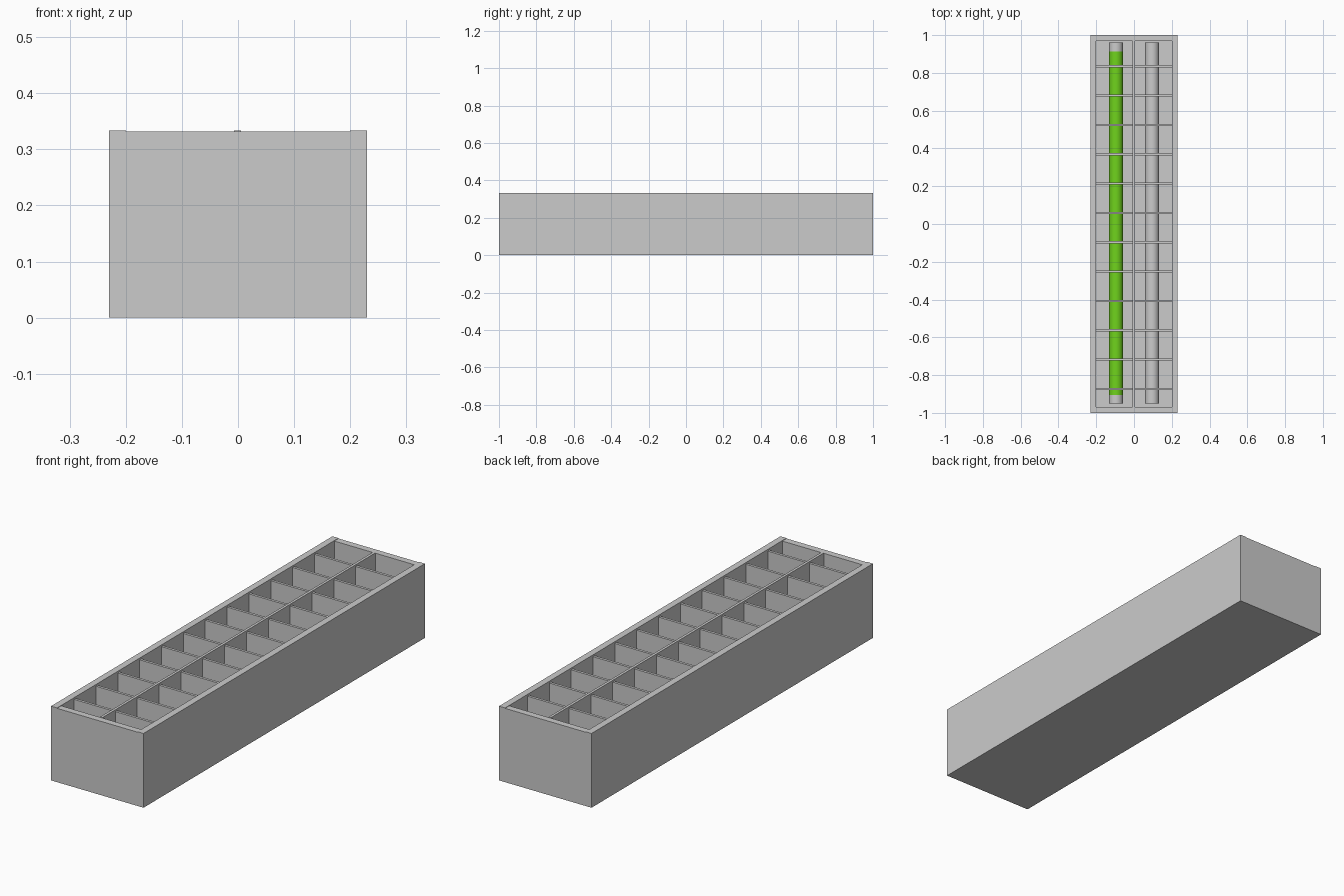
import bpy
import math

if "Cube" in bpy.data.objects:
    bpy.data.objects.remove(bpy.data.objects["Cube"])


def box(name, x0, x1, y0, y1, z0, z1):
    bpy.ops.mesh.primitive_cube_add(size=1, location=((x0 + x1) / 2, (y0 + y1) / 2, (z0 + z1) / 2))
    ob = bpy.context.object
    ob.name = name
    ob.scale = (x1 - x0, y1 - y0, z1 - z0)
    bpy.ops.object.transform_apply(location=False, rotation=False, scale=True)
    return ob


def tube(name, x, y0, y1, z, r):
    bpy.ops.mesh.primitive_cylinder_add(vertices=32, radius=r, depth=y1 - y0,
                                        location=(x, (y0 + y1) / 2, z),
                                        rotation=(math.pi / 2, 0, 0))
    ob = bpy.context.object
    ob.name = name
    bpy.ops.object.shade_smooth_by_angle()
    return ob


W, L, H = 0.23, 1.0, 0.334   # half width, half length, height
T = 0.03                     # wall thickness
BASE = 0.033

# Base tray
box("base_tray", -W, W, -L, L, 0, BASE)

# Housing walls: long sides slightly taller than the ends
for side, s in (("left", -1), ("right", 1)):
    xs = sorted((s * W, s * (W - T)))
    box(side + "_wall", xs[0], xs[1], -L, L, BASE, H)
for end, s in (("front", -1), ("back", 1)):
    ys = sorted((s * L, s * (L - T)))
    box(end + "_wall", -W + T, W - T, ys[0], ys[1], BASE, H - 0.002)

# Louvre: long centre divider and evenly spaced cross fins
FIN_LOW, FIN_TOP = 0.19, 0.326
box("centre_divider", -0.007, 0.005, -L + T, L - T, FIN_LOW, H)
for i in range(12):
    y = -0.873 + i * 0.1553
    for side, x0, x1 in (("left", -W + T, -0.007), ("right", 0.005, W - T)):
        box(f"{side}_fin_{i + 1}", x0, x1, y - 0.006, y + 0.006, FIN_LOW, FIN_TOP)

# Lamp tubes with end caps; the left one is lit green
green = bpy.data.materials.new("green_glow")
green.diffuse_color = (0.16, 0.65, 0.012, 1)
green.use_nodes = True
green.node_tree.nodes["Principled BSDF"].inputs["Base Color"].default_value = green.diffuse_color
TUBE_Z, R = 0.12, 0.037
for side, x in (("left", -0.095), ("right", 0.096)):
    lamp = tube(side + "_lamp", x, -0.905, 0.912, TUBE_Z, R)
    if side == "left":
        lamp.data.materials.append(green)
    tube(side + "_front_cap", x, -0.95, -0.905, TUBE_Z, R)
    tube(side + "_back_cap", x, 0.912, 0.96, TUBE_Z, R)
